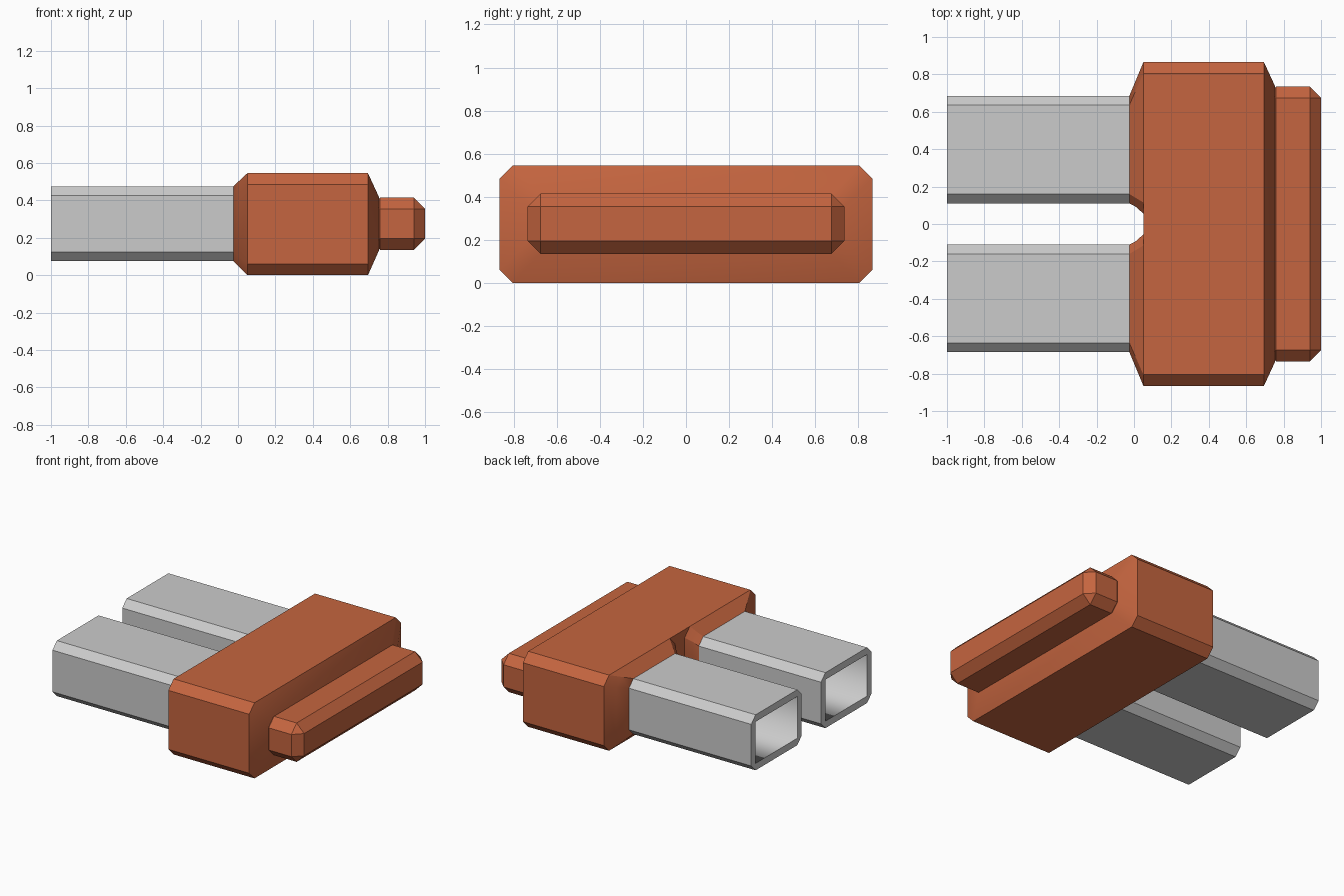
import bpy, bmesh

if "Cube" in bpy.data.objects:
    bpy.data.objects.remove(bpy.data.objects["Cube"])

orange = bpy.data.materials.new("orange_plastic")
orange.diffuse_color = (0.56, 0.13, 0.05, 1)
orange.use_nodes = True
orange.node_tree.nodes["Principled BSDF"].inputs["Base Color"].default_value = orange.diffuse_color


def octagon(x, y0, y1, z0, z1, c):
    """Rectangle in the yz plane with chamfered corners."""
    return [(x, y0 + c, z0), (x, y1 - c, z0), (x, y1, z0 + c), (x, y1, z1 - c),
            (x, y1 - c, z1), (x, y0 + c, z1), (x, y0, z1 - c), (x, y0, z0 + c)]


def loft(name, rings, start_cap=True, end_cap=True, closed=False, mat=None):
    """Skin a chain of equal-length rings."""
    bm = bmesh.new()
    loops = [[bm.verts.new(p) for p in r] for r in rings]
    pairs = list(zip(loops, loops[1:]))
    if closed:
        pairs.append((loops[-1], loops[0]))
    for a, b in pairs:
        for i in range(len(a)):
            j = (i + 1) % len(a)
            bm.faces.new((a[i], a[j], b[j], b[i]))
    if not closed and start_cap:
        bm.faces.new(loops[0])
    if not closed and end_cap:
        bm.faces.new(loops[-1])
    return finish(name, bm, mat)


def finish(name, bm, mat=None):
    bmesh.ops.recalc_face_normals(bm, faces=bm.faces)
    mesh = bpy.data.meshes.new(name)
    bm.to_mesh(mesh)
    bm.free()
    ob = bpy.data.objects.new(name, mesh)
    bpy.context.collection.objects.link(ob)
    if mat:
        mesh.materials.append(mat)
    bpy.context.view_layer.objects.active = ob
    ob.select_set(True)
    bpy.ops.object.shade_smooth_by_angle(angle=0.52)
    ob.select_set(False)
    return ob


def mirror_y(ob):
    mod = ob.modifiers.new("mirror", 'MIRROR')
    mod.use_axis = (False, True, False)


# Main housing with tapered nose
loft("housing", [octagon(0.05, -0.865, 0.865, 0, 0.545, 0.06),
                 octagon(0.695, -0.865, 0.865, 0, 0.545, 0.06),
                 octagon(0.755, -0.735, 0.735, 0.135, 0.415, 0.057)], mat=orange)

# Collars blending the housing into each tube
collar_rings = [octagon(-0.025, 0.11, 0.685, 0.075, 0.475, 0.05),
                octagon(0.05, 0.055, 0.865, 0, 0.545, 0.06)]
mid = [tuple((p + q) / 2 for p, q in zip(a, b)) for a, b in zip(*collar_rings)]
mid = [(x, y + 0.008 if y < 0.1 else y, z) for x, y, z in mid]
collar_rings.insert(1, mid)
mirror_y(loft("tube_collar", collar_rings, end_cap=False, mat=orange))

# Front lip: a bevelled bar
bm = bmesh.new()
bmesh.ops.create_cube(bm, size=1)
bmesh.ops.scale(bm, vec=(0.3, 1.47, 0.28), verts=bm.verts)
bmesh.ops.translate(bm, vec=(0.85, 0, 0.275), verts=bm.verts)
bmesh.ops.bevel(bm, geom=bm.edges[:], offset=0.06, offset_type='OFFSET',
                segments=1, affect='EDGES', profile=0.5)
finish("front_lip", bm, orange)

# Hollow square tubes: chamfered outside, plain rectangular bore
def bore(x):
    y0, y1, z0, z1 = 0.16, 0.635, 0.125, 0.425
    return octagon(x, y0, y1, z0, z1, 0)

tube = loft("tube", [octagon(-1, 0.11, 0.685, 0.075, 0.475, 0.05),
                     octagon(-0.025, 0.11, 0.685, 0.075, 0.475, 0.05),
                     bore(-0.027), bore(-1)], closed=True)
bm = bmesh.new()
bm.from_mesh(tube.data)
bmesh.ops.remove_doubles(bm, verts=bm.verts, dist=0.0005)
bm.to_mesh(tube.data)
bm.free()
mirror_y(tube)
